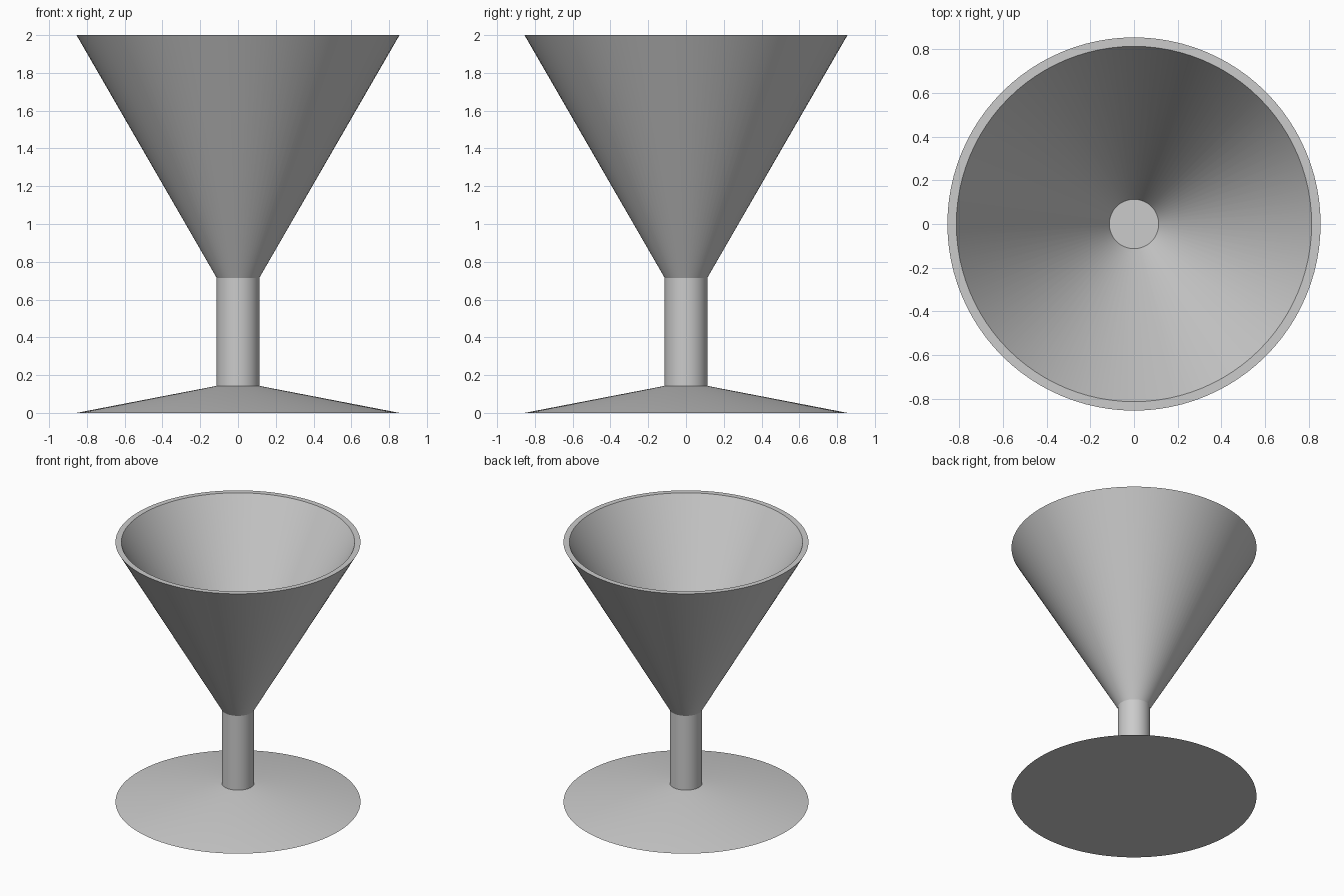
import bpy
import bmesh
import math

SEGMENTS = 96
STEM_R = 0.113
RIM_R = 0.855
FOOT_TOP = 0.143
BOWL_BASE = 0.715
BOWL_FLOOR = 0.787

cube = bpy.data.objects.get("Cube")
if cube:
    bpy.data.objects.remove(cube, do_unlink=True)

# One plain grey for the whole goblet
grey = bpy.data.materials.new("light_grey")
grey.use_nodes = True
colour = (0.6, 0.6, 0.6, 1)
grey.diffuse_color = colour
grey.node_tree.nodes["Principled BSDF"].inputs["Base Color"].default_value = colour


def lathe(name, profile):
    """Spin (radius, height) points about z; open ends become flat caps."""
    bm = bmesh.new()
    rings = []
    for radius, z in profile:
        angles = [math.tau * i / SEGMENTS for i in range(SEGMENTS)]
        rings.append([bm.verts.new((radius * math.cos(a), radius * math.sin(a), z))
                      for a in angles])
    for low, high in zip(rings, rings[1:]):
        for i in range(SEGMENTS):
            j = (i + 1) % SEGMENTS
            bm.faces.new((low[i], low[j], high[j], high[i]))
    bm.faces.new(rings[0][::-1])
    bm.faces.new(rings[-1])
    bmesh.ops.recalc_face_normals(bm, faces=bm.faces)
    mesh = bpy.data.meshes.new(name)
    bm.to_mesh(mesh)
    bm.free()
    mesh.materials.append(grey)
    obj = bpy.data.objects.new(name, mesh)
    bpy.context.collection.objects.link(obj)
    bpy.ops.object.select_all(action="DESELECT")
    obj.select_set(True)
    bpy.context.view_layer.objects.active = obj
    bpy.ops.object.shade_smooth_by_angle(angle=math.radians(20))
    return obj


# Shallow conical foot
lathe("foot", [(RIM_R, 0), (STEM_R, FOOT_TOP)])

# Straight stem
lathe("stem", [(STEM_R, FOOT_TOP), (STEM_R, BOWL_BASE)])

# Hollow conical bowl: outer wall, flat rim, inner wall, small flat floor
lathe("bowl", [(STEM_R, BOWL_BASE), (RIM_R, 2), (0.814, 2), (STEM_R, BOWL_FLOOR)])
